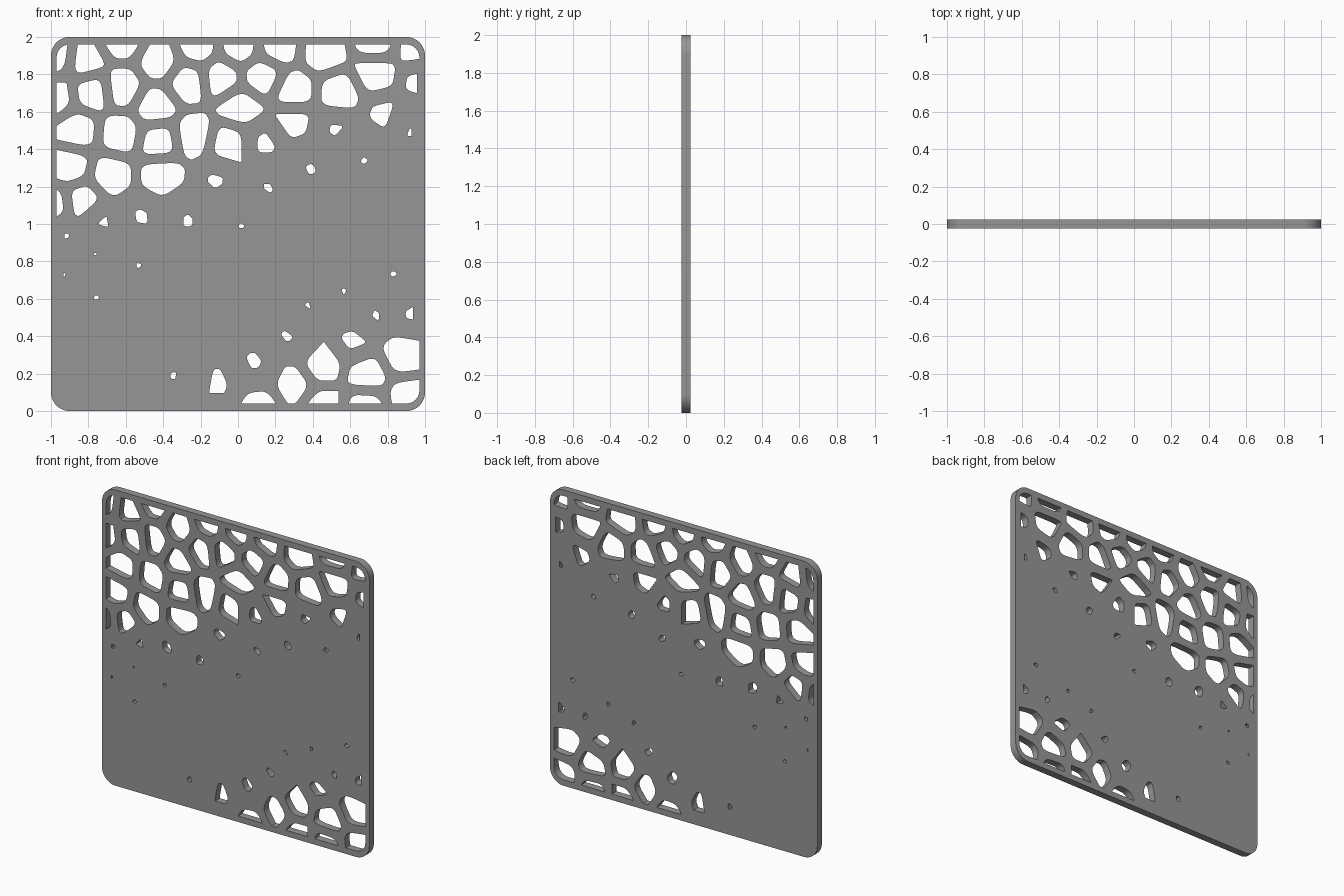
import bpy, bmesh, math
from mathutils import Vector

if "Cube" in bpy.data.objects:
    bpy.data.objects.remove(bpy.data.objects["Cube"])

HALF_THICK = 0.025
WEB = 0.027          # half the strut width between neighbouring holes

# Cell seeds (x, z): upper field and lower right field
UPPER = [
    (-.97, 1.89), (-.82, 1.87), (-.62, 1.985), (-.42, 1.87), (-.22, 1.95), (.01, 1.95),
    (.21, 1.95), (.46, 1.92), (.74, 1.975), (.95, 1.95), (.74, 1.80), (.98, 1.76),
    (.54, 1.70), (.30, 1.71), (.13, 1.79), (-.09, 1.78), (-.27, 1.76), (.01, 1.625),
    (-.44, 1.63), (-.62, 1.73), (-.78, 1.71), (-.98, 1.68), (-.86, 1.50), (-.63, 1.48),
    (-.42, 1.44), (-.24, 1.47), (-.05, 1.43), (.14, 1.43), (.30, 1.54), (.52, 1.50),
    (.79, 1.59), (.93, 1.54), (.65, 1.38), (.38, 1.33), (.14, 1.21), (-.11, 1.23),
    (-.41, 1.26), (-.68, 1.26), (-.90, 1.31), (-.83, 1.12), (-.99, 1.10), (-.73, 1.01),
    (-.53, 1.04), (-.27, 1.05), (.01, 1.03), (-.93, .93), (-.77, .84), (-.57, .80),
    (-.93, .76), (-.77, .66)]
LOWER = [
    (-.32, .18), (-.10, .14), (.10, .23), (.12, .03), (.29, .14), (.30, .39),
    (.45, .25), (.45, .02), (.62, .38), (.69, .20), (.68, .02), (.88, .30),
    (.91, .07), (.73, .52), (.92, .53), (.40, .53), (.57, .59), (.83, .68)]
# Hole scales that stray from the general fade
SPECIAL = {(.14, 1.43): .55, (.30, 1.54): .85, (.79, 1.59): .65, (-.83, 1.12): 1,
           (-.99, 1.10): 1, (-.32, .18): .12, (-.10, .14): .5}


def rounded_rect(hx, z0, z1, r, seg):
    pts = []
    corners = [(hx - r, z1 - r), (r - hx, z1 - r), (r - hx, z0 + r), (hx - r, z0 + r)]
    for k, (cx, cz) in enumerate(corners):
        for i in range(seg + 1):
            a = math.pi / 2 * (k + i / seg)
            pts.append(Vector((cx + r * math.cos(a), cz + r * math.sin(a))))
    return pts


def clip(poly, p, n):
    """Keep the part of a convex polygon behind the line through p."""
    out = []
    for a, b in zip(poly, poly[1:] + poly[:1]):
        da, db = (a - p).dot(n), (b - p).dot(n)
        if da <= 0:
            out.append(a)
        if da * db < 0:
            out.append(a.lerp(b, da / (da - db)))
    return out


def round_corners(poly, cut=0.32, seg=5):
    out = []
    for i, c in enumerate(poly):
        a = c.lerp(poly[i - 1], cut)
        b = c.lerp(poly[(i + 1) % len(poly)], cut)
        for k in range(seg + 1):
            t = k / seg
            out.append(a.lerp(c, t).lerp(c.lerp(b, t), t))
    return out


def fade(depth):
    """Hole scale by depth into a perforated field."""
    if depth < 0.2:
        return max(0.1, 0.12 + 1.2 * depth)
    return min(1.0, 0.36 + 8 * (depth - 0.2))


def centroid(poly):
    area, c = 0.0, Vector((0, 0))
    o = poly[0]
    for a, b in zip(poly[1:], poly[2:]):
        w = (a - o).cross(b - o)
        area += w
        c += (o + a + b) * (w / 3)
    return c / area if abs(area) > 1e-9 else o


seeds = UPPER + LOWER
sites = [Vector(s) for s in seeds]
frame = rounded_rect(0.97, 0.04, 1.96, 0.07, 6)


def hole(i):
    s = sites[i]
    cell = [s + Vector((0.17 * math.cos(k * math.pi / 4 + .39),
                        0.17 * math.sin(k * math.pi / 4 + .39))) for k in range(8)]
    for j, o in enumerate(sites):
        if j != i and (o - s).length < 0.5:
            n = (o - s).normalized()
            cell = clip(cell, (s + o) / 2 - n * WEB, n)
    if len(cell) < 3:
        return []
    cell = round_corners(cell)
    for a, b in zip(frame, frame[1:] + frame[:1]):
        d = b - a
        if d.length > 1e-6:
            cell = clip(cell, a, Vector((d.y, -d.x)).normalized())
    if len(cell) < 3:
        return []
    if i < len(UPPER):
        depth = s.y - 1.08 - 0.45 * max(s.x, -0.5)
    else:
        depth = 0.39 + 0.35 * s.x - s.y
    c, f = centroid(cell), SPECIAL.get(seeds[i], fade(depth))
    return [c + (p - c) * f for p in cell]


# Panel profile: rounded outline with cell-shaped holes, extruded to thickness
curve = bpy.data.curves.new("perforated_panel", 'CURVE')
curve.dimensions = '2D'
curve.fill_mode = 'BOTH'
curve.extrude = HALF_THICK


def add_loop(pts):
    clean = [p for k, p in enumerate(pts) if (p - pts[k - 1]).length > 4e-4]
    if len(clean) < 3:
        return
    sp = curve.splines.new('POLY')
    sp.points.add(len(clean) - 1)
    for pt, p in zip(sp.points, clean):
        pt.co = (p.x, p.y, 0, 1)
    sp.use_cyclic_u = True


add_loop(rounded_rect(1.0, 0.0, 2.0, 0.1, 12))
for i in range(len(sites)):
    add_loop(hole(i))

panel = bpy.data.objects.new("perforated_panel", curve)
bpy.context.collection.objects.link(panel)
panel.rotation_euler.x = math.pi / 2
bpy.context.view_layer.objects.active = panel
panel.select_set(True)
bpy.ops.object.convert(target='MESH')
panel = bpy.context.object
bpy.ops.object.transform_apply(location=True, rotation=True, scale=True)

# Weld caps to walls
bm = bmesh.new()
bm.from_mesh(panel.data)
bmesh.ops.remove_doubles(bm, verts=bm.verts, dist=1e-5)
bmesh.ops.recalc_face_normals(bm, faces=bm.faces)
bm.to_mesh(panel.data)
bm.free()
bpy.ops.object.shade_smooth_by_angle(angle=math.radians(30))

# Dark grey finish
mat = bpy.data.materials.new("dark_grey")
mat.diffuse_color = (0.305, 0.305, 0.305, 1)
mat.use_nodes = True
mat.node_tree.nodes["Principled BSDF"].inputs["Base Color"].default_value = mat.diffuse_color
panel.data.materials.clear()
panel.data.materials.append(mat)
